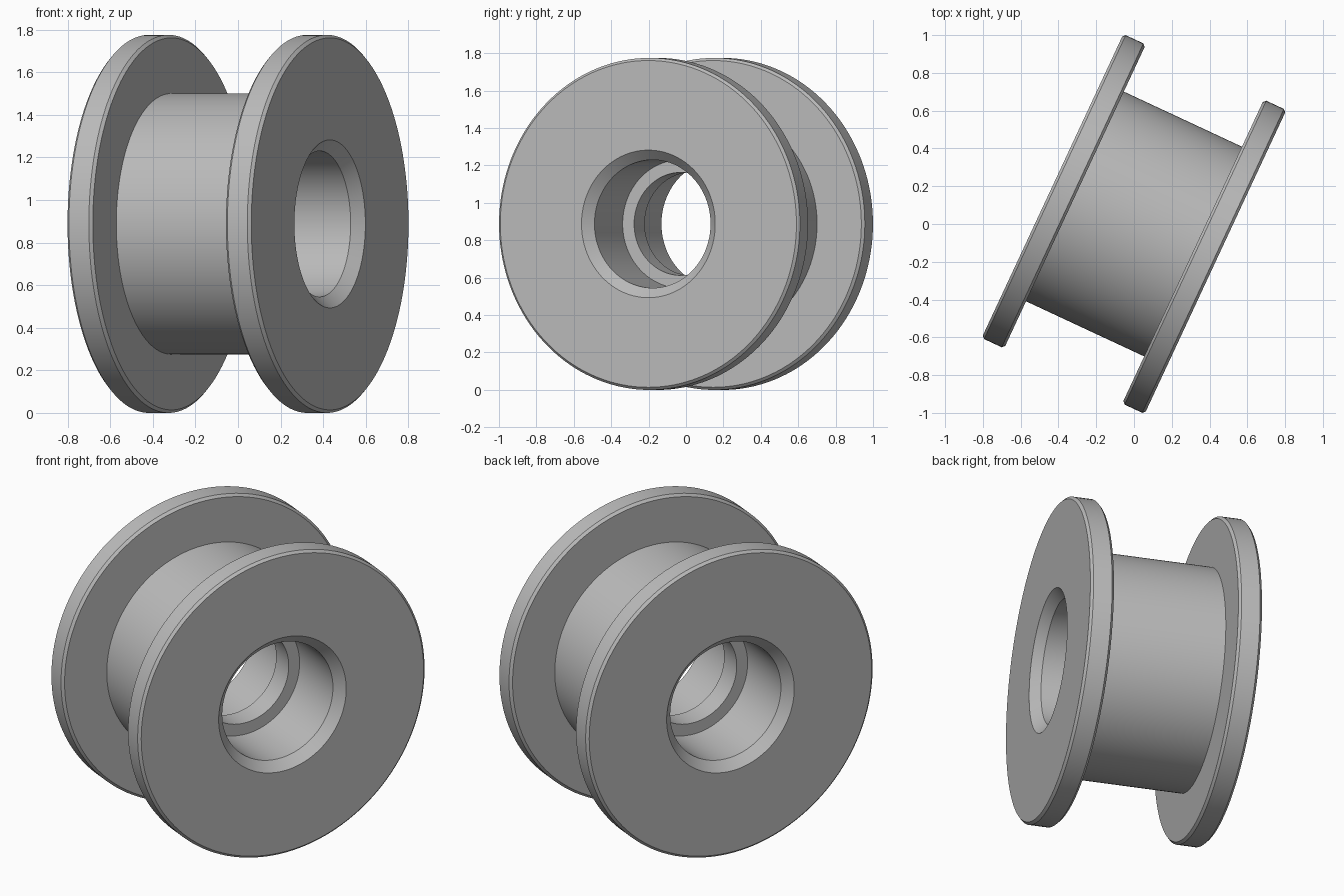
import bpy, bmesh, math
from mathutils import Matrix

cube = bpy.data.objects.get("Cube")
if cube:
    bpy.data.objects.remove(cube, do_unlink=True)

SEGMENTS = 144
FLANGE_R, BARREL_R = 0.8875, 0.6125
BORE_R, LIP_R = 0.3425, 0.275
END, INNER, LIP = 0.476, 0.345, 0.067   # half widths along the axle
EDGE, MOUTH = 0.014, 0.052              # rim and bore chamfers

grey = bpy.data.materials.new("plain grey")
grey.use_nodes = True
colour = (0.5, 0.5, 0.5, 1)
grey.diffuse_color = colour
grey.node_tree.nodes["Principled BSDF"].inputs["Base Color"].default_value = colour


def lathe(name, profile, material):
    """Spin a closed (radius, along) outline around the z axis."""
    bm = bmesh.new()
    rings = []
    for i in range(SEGMENTS):
        a = math.tau * i / SEGMENTS
        rings.append([bm.verts.new((r * math.cos(a), r * math.sin(a), h))
                      for r, h in profile])
    n = len(profile)
    for i, ring in enumerate(rings):
        nxt = rings[(i + 1) % SEGMENTS]
        for j in range(n):
            k = (j + 1) % n
            bm.faces.new((ring[j], nxt[j], nxt[k], ring[k]))
    bmesh.ops.recalc_face_normals(bm, faces=bm.faces)
    mesh = bpy.data.meshes.new(name)
    bm.to_mesh(mesh)
    bm.free()
    mesh.materials.append(material)
    obj = bpy.data.objects.new(name, mesh)
    bpy.context.collection.objects.link(obj)
    return obj


# One half of the section: barrel, chamfered flange, chamfered bore, inner lip
half = [
    (BARREL_R, INNER),
    (FLANGE_R - EDGE, INNER),
    (FLANGE_R, INNER + EDGE),
    (FLANGE_R, END - EDGE),
    (FLANGE_R - EDGE, END),
    (BORE_R + MOUTH, END),
    (BORE_R, END - MOUTH),
    (BORE_R, LIP),
    (LIP_R, LIP),
]
section = half + [(r, -h) for r, h in reversed(half)]
spool = lathe("flanged_spool", section, grey)

# Lay the axle level, then swing it toward the front
turn = Matrix.Rotation(math.radians(-25), 4, "Z") @ Matrix.Rotation(math.radians(90), 4, "Y")
spool.data.transform(Matrix.Translation((0, 0, FLANGE_R)) @ turn)

bpy.ops.object.select_all(action="DESELECT")
spool.select_set(True)
bpy.context.view_layer.objects.active = spool
bpy.ops.object.shade_smooth_by_angle(angle=math.radians(30))
